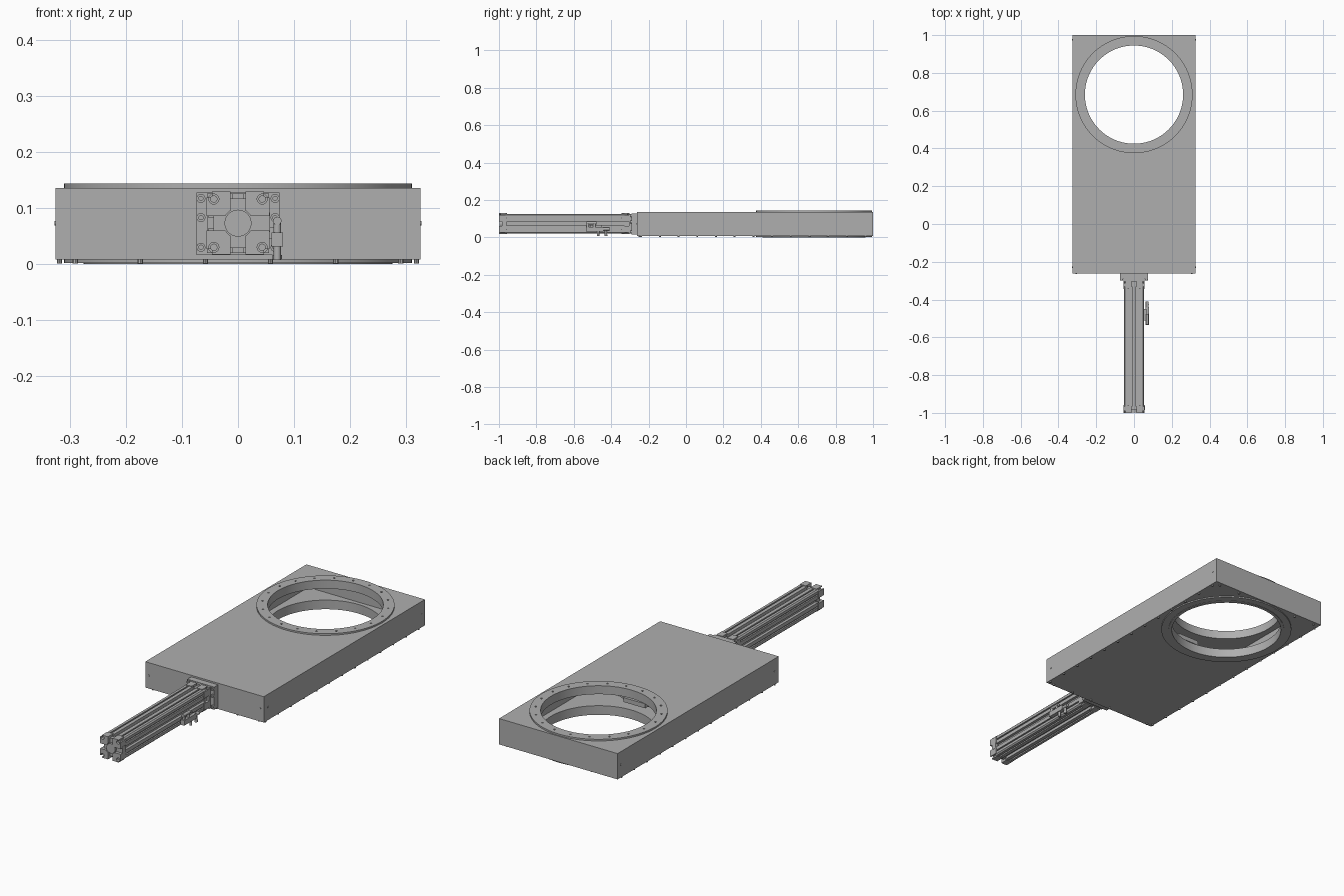
import bpy, bmesh, math
from mathutils import Matrix, Vector

if "Cube" in bpy.data.objects:
    bpy.data.objects.remove(bpy.data.objects["Cube"], do_unlink=True)

grey = bpy.data.materials.new("machined grey")
grey.use_nodes = True
COLOUR = (0.43, 0.43, 0.43, 1)
grey.diffuse_color = COLOUR
for node in grey.node_tree.nodes:
    if node.type == 'BSDF_PRINCIPLED':
        node.inputs["Base Color"].default_value = COLOUR
        node.inputs["Roughness"].default_value = 0.6

ROT = {'x': Matrix.Rotation(math.pi / 2, 4, 'Y'),
       'y': Matrix.Rotation(-math.pi / 2, 4, 'X'),
       'z': Matrix.Identity(4)}
parts = []


def finish(name, bm):
    bmesh.ops.recalc_face_normals(bm, faces=bm.faces)
    mesh = bpy.data.meshes.new(name)
    bm.to_mesh(mesh)
    bm.free()
    mesh.materials.append(grey)
    ob = bpy.data.objects.new(name, mesh)
    bpy.context.collection.objects.link(ob)
    parts.append(ob)
    return ob


def add_box(bm, x, y, z):
    size = Vector((x[1] - x[0], y[1] - y[0], z[1] - z[0], 1))
    mid = Vector((sum(x), sum(y), sum(z))) / 2
    bmesh.ops.create_cube(bm, size=1, matrix=Matrix.Translation(mid) @ Matrix.Diagonal(size))


def add_rod(bm, centre, r, length, axis='z', sides=16):
    bmesh.ops.create_cone(bm, cap_ends=True, segments=sides, radius1=r, radius2=r,
                          depth=length, matrix=Matrix.Translation(centre) @ ROT[axis])


def box(name, x, y, z):
    bm = bmesh.new()
    add_box(bm, x, y, z)
    return finish(name, bm)


def rods(name, centres, r, length, axis='z', sides=16):
    bm = bmesh.new()
    for c in centres:
        add_rod(bm, c, r, length, axis, sides)
    return finish(name, bm)


def cut(target, *cutters):
    for c in cutters:
        c.hide_render = True
        mod = target.modifiers.new("cut", 'BOOLEAN')
        mod.operation, mod.solver, mod.object = 'DIFFERENCE', 'EXACT', c
        with bpy.context.temp_override(object=target, active_object=target):
            bpy.ops.object.modifier_apply(modifier=mod.name)
        parts.remove(c)
        bpy.data.objects.remove(c, do_unlink=True)


PORT_Y, MID = 0.685, 0.073


def bore(r=0.26):
    return rods("bore_cutter", [(0, PORT_Y, MID)], r, 0.4, sides=96)


# Hollow housing with the round port
housing = box("housing", (-0.325, 0.325), (-0.262, 1.0), (0.008, 0.136))
cut(housing, box("cavity_cutter", (-0.29, 0.29), (-0.2, 0.965), (0.045, 0.102)), bore())

# Port flanges, the upper one with a bolt circle
top_flange = rods("top_flange", [(0, PORT_Y, 0.14)], 0.31, 0.008, sides=96)
angles = [math.radians(9 + 18 * i) for i in range(20)]
holes = rods("bolt_hole_cutter", [(0.285 * math.cos(a), PORT_Y + 0.285 * math.sin(a), 0.145)
                                  for a in angles], 0.0045, 0.014, sides=12)
cut(top_flange, bore(), holes)
bottom_flange = rods("bottom_flange", [(0, PORT_Y, 0.005)], 0.31, 0.006, sides=96)
cut(bottom_flange, bore())
seal_lip = rods("bottom_seal_lip", [(0, PORT_Y, 0.004)], 0.275, 0.008, sides=96)
cut(seal_lip, bore())

# Retracted gate inside the housing
rods("gate_disc", [(0, 0.12, MID)], 0.265, 0.03, sides=64)
box("gate_carriage", (-0.06, 0.06), (-0.18, 0.405), (0.062, 0.084))

# Cover screws under the housing
feet = [(s * 0.318, -0.24 + 0.1 * i, 0.005) for s in (-1, 1) for i in range(13)]
feet += [(-0.29 + 0.116 * i, y, 0.005) for y in (-0.25, 0.985) for i in range(6)]
rods("cover_screws", feet, 0.005, 0.008, sides=10)

# Small plugs on the housing sides
rods("end_plugs", [(s * 0.305, y, MID) for s in (-1, 1) for y in (-0.262, 1.0 - 0.002)],
     0.004, 0.004, 'y', 12)
rods("side_plugs", [(s * 0.325, y, MID) for s in (-1, 1) for y in (-0.23, 0.975)],
     0.004, 0.004, 'x', 12)

# Mounting neck between housing and cylinder
box("neck_plate", (-0.074, 0.074), (-0.292, -0.26), (0.016, 0.128))
box("neck_step", (-0.055, 0.055), (-0.305, -0.29), (0.02, 0.126))
screws = [(x, -0.294, z) for x in (-0.066, 0.066) for z in (0.03, 0.083, 0.117)]
neck_screws = rods("neck_screws", screws, 0.008, 0.008, 'y')
cut(neck_screws, rods("socket_cutter", [(x, -0.298, z) for x, y, z in screws],
                      0.004, 0.008, 'y', 6))

# Extruded cylinder tube: one grooved side turned four times
H = 0.053
side = [(-0.047, 0), (-0.034, 0), (-0.034, 0.007), (-0.027, 0.007), (-0.027, 0),
        (-0.009, 0), (-0.009, 0.014)]
side += [(-u, d) for u, d in reversed(side)]
bm = bmesh.new()
ring = []
for k in range(4):
    turn = Matrix.Rotation(-k * math.pi / 2, 2)
    for u, d in side:
        p = turn @ Vector((u, H - d))
        ring.append(bm.verts.new((p.x, -0.965, MID + p.y)))
face = bm.faces.new(ring)
ext = bmesh.ops.extrude_face_region(bm, geom=[face])
bmesh.ops.translate(bm, vec=(0, 0.635, 0),
                    verts=[v for v in ext["geom"] if isinstance(v, bmesh.types.BMVert)])
finish("cylinder_tube", bm)


# End caps: four corner blocks around a round boss
def end_cap(name, y0, y1, outer):
    bm = bmesh.new()
    for sx in (-1, 1):
        for sz in (-1, 1):
            add_box(bm, sorted((sx * 0.013, sx * 0.056)), (y0, y1),
                    sorted((MID + sz * 0.013, MID + sz * 0.056)))
    uprights = [e for e in bm.edges
                if abs(e.verts[0].co.y - e.verts[1].co.y) > 0.01
                and abs(e.verts[0].co.x) > 0.05 and abs(e.verts[0].co.z - MID) > 0.05]
    bmesh.ops.bevel(bm, geom=uprights, offset=0.01, segments=4, affect='EDGES')
    cap = finish(name, bm)
    corners = [(sx * 0.043, outer, MID + sz * 0.043) for sx in (-1, 1) for sz in (-1, 1)]
    cut(cap, rods("boss_clearance_cutter", [(0, (y0 + y1) / 2, MID)], 0.026, 0.1, 'y', 32),
        rods("recess_cutter", corners, 0.009, 0.024, 'y'))
    rods(name + "_screws", [(x, (y0 + y1) / 2, z) for x, y, z in corners], 0.0065, 0.024, 'y', 12)
    box(name + "_core", (-0.044, 0.044), (y0 + 0.015, y1), (MID - 0.044, MID + 0.044))
    rods(name + "_boss", [(0, (y0 + y1) / 2, MID)], 0.024, y1 - y0 - 0.006, 'y', 32)


end_cap("front_cap", -1.0, -0.958, -1.0)
end_cap("rear_cap", -0.345, -0.303, -0.303)
box("port_block", (0.025, 0.057), (-0.985, -0.96), (0.057, 0.092))

# Small speed control valve on the cylinder's left side
box("valve_body", (0.06, 0.08), (-0.535, -0.44), (0.031, 0.056))
box("valve_bracket", (0.05, 0.066), (-0.51, -0.45), (0.045, 0.066))
rods("valve_knobs", [(0.07, y, 0.065) for y in (-0.525, -0.49)], 0.007, 0.03)
rods("valve_cross_fitting", [(0.07, -0.505, 0.077)], 0.0075, 0.055, 'y')
rods("valve_elbow", [(0.07, -0.43, 0.045)], 0.008, 0.04, 'y')
rods("valve_outlets", [(0.07, y, 0.022) for y in (-0.47, -0.428)], 0.0065, 0.03)
rods("valve_outlet_collar", [(0.07, -0.428, 0.012)], 0.0085, 0.008)

# Smooth the round walls and keep the edges sharp
bpy.ops.object.select_all(action='DESELECT')
for ob in parts:
    ob.select_set(True)
bpy.context.view_layer.objects.active = housing
bpy.ops.object.shade_smooth_by_angle(angle=math.radians(31))
